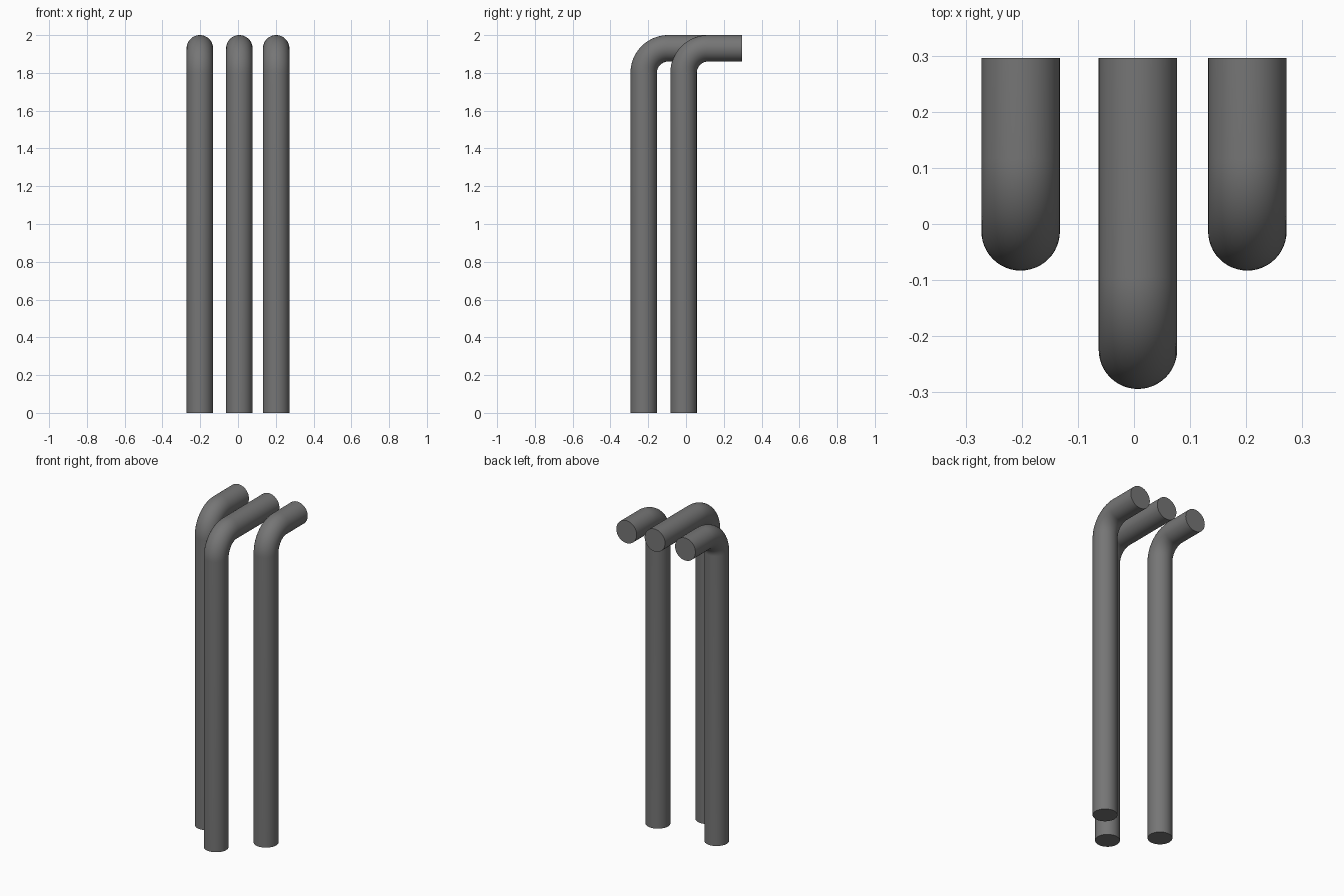
import bpy, bmesh, math

if "Cube" in bpy.data.objects:
    bpy.data.objects.remove(bpy.data.objects["Cube"])

R = 0.07        # pipe radius
BEND = 0.13     # centreline radius of the elbow
Z_AXIS = 1.93   # centreline height of the horizontal run
Y_END = 0.296   # common back end of all pipes
SIDES = 48
BEND_STEPS = 20

grey = bpy.data.materials.new("dark grey")
grey.diffuse_color = (0.18, 0.18, 0.18, 1)
grey.use_nodes = True
grey.node_tree.nodes["Principled BSDF"].inputs["Base Color"].default_value = grey.diffuse_color


def bent_pipe(name, x, y):
    """Sweep a circle up, around the elbow and out to the back."""
    path = [(y, 0.0, 0.0)]
    for i in range(BEND_STEPS + 1):
        a = math.pi / 2 * i / BEND_STEPS
        path.append((y + BEND * (1 - math.cos(a)),
                     Z_AXIS - BEND + BEND * math.sin(a), a))
    path.append((Y_END, Z_AXIS, math.pi / 2))

    bm = bmesh.new()
    rings = []
    for py, pz, a in path:
        ring = []
        for k in range(SIDES):
            t = 2 * math.pi * k / SIDES
            s = R * math.sin(t)
            ring.append(bm.verts.new((x + R * math.cos(t),
                                      py + s * math.cos(a),
                                      pz - s * math.sin(a))))
        rings.append(ring)
    # smooth walls
    for lo, hi in zip(rings, rings[1:]):
        for k in range(SIDES):
            n = (k + 1) % SIDES
            bm.faces.new((lo[k], lo[n], hi[n], hi[k])).smooth = True
    # flat end caps with sharp rims
    for cap in (bm.faces.new(rings[0][::-1]), bm.faces.new(rings[-1])):
        for e in cap.edges:
            e.smooth = False

    mesh = bpy.data.meshes.new(name)
    bm.to_mesh(mesh)
    bm.free()
    mesh.materials.append(grey)
    obj = bpy.data.objects.new(name, mesh)
    bpy.context.collection.objects.link(obj)


# one pipe in front, one on each side set further back
bent_pipe("middle_pipe", 0.007, -0.224)
for side, sx in (("left", -1), ("right", 1)):
    bent_pipe(side + "_pipe", sx * 0.202, -0.013)
